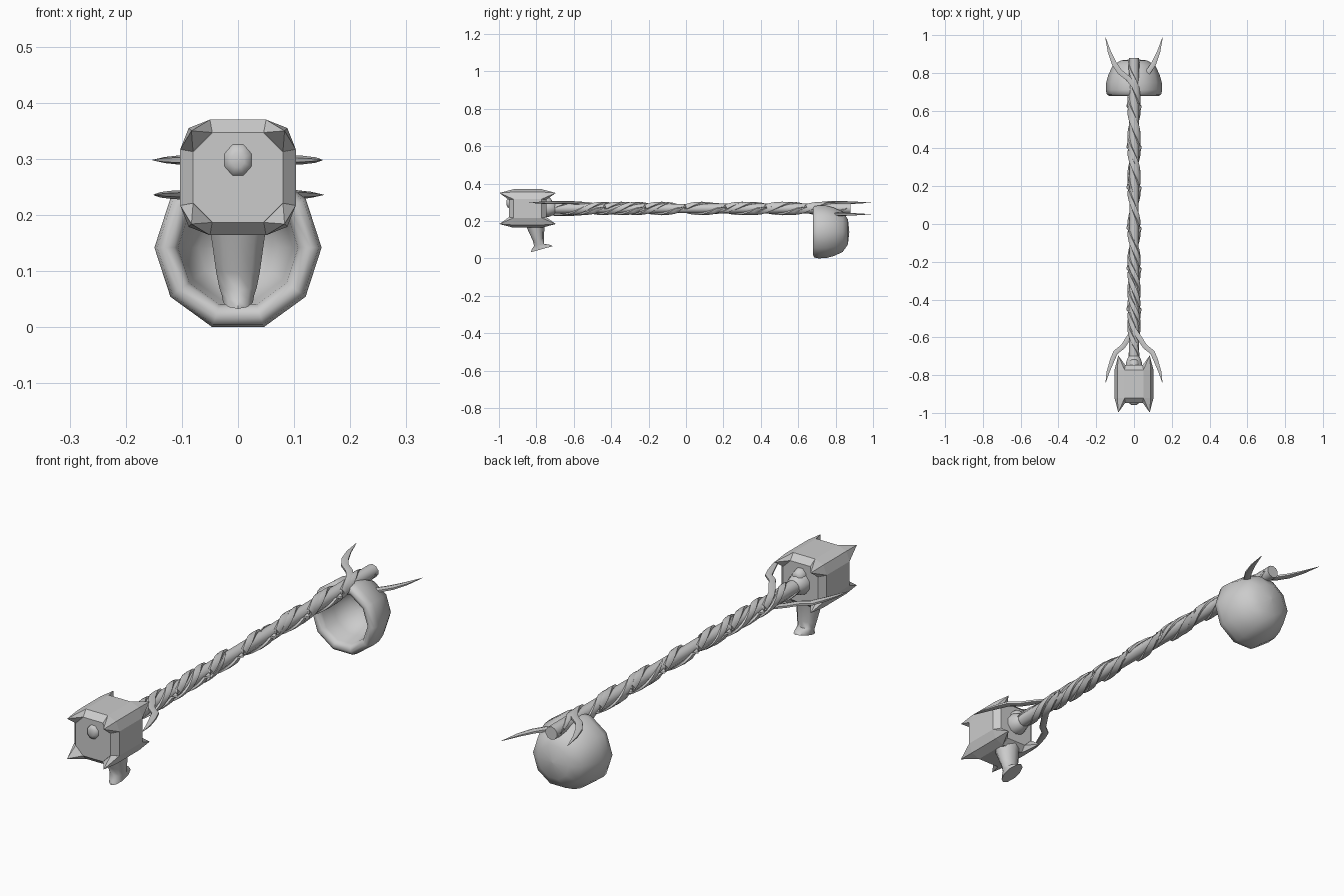
import bpy, bmesh, math
from mathutils import Vector

if "Cube" in bpy.data.objects:
    bpy.data.objects.remove(bpy.data.objects["Cube"])

ZC = 0.267   # height of the shaft axis
HY = -0.847  # middle of the hammer head along y


def finish(name, bm, angle=None):
    bmesh.ops.recalc_face_normals(bm, faces=bm.faces)
    me = bpy.data.meshes.new(name)
    bm.to_mesh(me)
    bm.free()
    ob = bpy.data.objects.new(name, me)
    bpy.context.collection.objects.link(ob)
    if angle:
        bpy.ops.object.select_all(action='DESELECT')
        ob.select_set(True)
        bpy.context.view_layer.objects.active = ob
        bpy.ops.object.shade_smooth_by_angle(angle=math.radians(angle))
    return ob


def loft(name, rings, angle=None):
    """Bridge equal-length rings of points and cap both ends."""
    bm = bmesh.new()
    vr = [[bm.verts.new(p) for p in r] for r in rings]
    n = len(vr[0])
    for a, b in zip(vr, vr[1:]):
        for i in range(n):
            bm.faces.new((a[i], a[(i + 1) % n], b[(i + 1) % n], b[i]))
    bm.faces.new(vr[0])
    bm.faces.new(vr[-1])
    return finish(name, bm, angle)


def ring_y(y, r, z, n, phase=0.0, rz=None):
    rz = rz or r
    return [(r * math.sin(phase + i * math.tau / n), y,
             z + rz * math.cos(phase + i * math.tau / n)) for i in range(n)]


def hull(name, pts):
    bm = bmesh.new()
    for p in pts:
        bm.verts.new(p)
    res = bmesh.ops.convex_hull(bm, input=bm.verts)
    junk = set(res['geom_interior'] + res['geom_unused'])
    bmesh.ops.delete(bm, geom=[v for v in junk if isinstance(v, bmesh.types.BMVert)],
                     context='VERTS')
    return finish(name, bm)


# Shaft with a collar at the head
loft("shaft", [ring_y(y, r, ZC, 10) for y, r in
               [(-0.76, 0.028), (-0.3, 0.026), (0, 0.025), (0.5, 0.027), (0.88, 0.027)]], 40)
loft("collar", [ring_y(y, r, ZC, 10) for y, r in
                [(-0.76, 0.045), (-0.735, 0.045), (-0.71, 0.036), (-0.70, 0.028)]], 50)

# Hammer head: octagonal block with bevelled ends
def octagon(y, h, c):
    pts = [(c, h), (h, c), (h, -c), (c, -h), (-c, -h), (-h, -c), (-h, c), (-c, h)]
    return [(x, HY + y, ZC + z) for x, z in pts]

loft("head_block", [octagon(-0.1, 0.08, 0.045), octagon(-0.075, 0.103, 0.05),
                    octagon(0.075, 0.103, 0.05), octagon(0.1, 0.08, 0.045)])

# Corner spikes pointing both ways along the head
for sx in (-1, 1):
    for sz in (-1, 1):
        pts = []
        for sy in (-1, 1):
            for x, y, z in [(0.05, 0.075, 0.103), (0.103, 0.075, 0.05),
                            (0.088, 0.075, 0.088), (0.083, 0.151, 0.083),
                            (0.08, 0.098, 0.045), (0.045, 0.098, 0.08)]:
                pts.append((sx * x, HY + sy * y, ZC + sz * z))
        hull("corner_spike", pts)

# Rounded pin through the head
loft("head_pin", [ring_y(HY + y, r, 0.298, 8, math.pi / 8, r * 1.15) for y, r in
                  [(-0.112, 0.012), (-0.106, 0.024), (-0.09, 0.029),
                   (0.1, 0.029), (0.122, 0.024), (0.13, 0.012)]], 60)

# Tapered horn under the head with a tilted flared foot
def horn_ring(cy, z, rx, ry, tilt):
    out = []
    for i in range(10):
        a = i * math.tau / 10
        dy = -ry * math.cos(a)
        out.append((rx * math.sin(a), cy + dy, z + tilt * dy))
    return out

loft("horn", [horn_ring(*p) for p in
              [(-0.805, 0.19, 0.056, 0.055, 0), (-0.803, 0.16, 0.05, 0.046, 0),
               (-0.79, 0.10, 0.041, 0.030, 0.1), (-0.785, 0.072, 0.035, 0.027, 0.2),
               (-0.775, 0.060, 0.030, 0.050, 0.25), (-0.772, 0.049, 0.028, 0.058, 0.28)]], 45)

# Hollow bowl: closed profile lathed around y, opening to the front
profile = [(0.001, 0.85), (0.07, 0.83), (0.098, 0.76), (0.107, 0.70), (0.114, 0.684),
           (0.130, 0.678), (0.144, 0.686), (0.149, 0.71), (0.147, 0.75), (0.136, 0.79),
           (0.113, 0.838), (0.07, 0.866), (0.001, 0.873)]
loft("bowl", [ring_y(y, r, 0.142, 10, math.pi / 10) for r, y in profile], 60)


# Vines coiling round the shaft
def tube(name, pts, thick):
    n = 6
    rings = []
    vs = [Vector(p) for p in pts]
    for i, p in enumerate(vs):
        t = (vs[min(i + 1, len(vs) - 1)] - vs[max(i - 1, 0)]).normalized()
        u = Vector((p.x, 0, p.z - ZC))
        if abs(p.x) > 0.028:
            u = Vector((0, 0, 1 if p.z > ZC else -1))
        u = (u - t * u.dot(t)).normalized()
        v = t.cross(u)
        rings.append([p + u * (0.55 * thick[i] * math.cos(k * math.tau / n))
                      + v * (thick[i] * math.sin(k * math.tau / n)) for k in range(n)])
    return loft(name, rings, 40)


def coil(y0, y1, turns, phase, steps):
    pts = []
    for i in range(steps + 1):
        f = i / steps
        t = phase - math.tau * turns * f
        y = y0 + (y1 - y0) * f
        pts.append((0.028 * math.sin(t), y, ZC + 0.028 * math.cos(t)))
    return pts


# Two full-length vines whose ends branch out as claws
for s in (1, -1):
    z = ZC + s * 0.031
    front = [(s * x, y, z) for x, y in
             [(0.15, -0.84), (0.138, -0.785), (0.115, -0.72), (0.098, -0.68),
              (0.06, -0.65), (0.03, -0.605)]]
    back = [(-s * x, y, z) for x, y in
            [(0.03, 0.77), (0.075, 0.805), (0.105, 0.85), (0.13, 0.91), (0.152, 0.99)]]
    mid = coil(-0.56, 0.73, 3, 0 if s > 0 else math.pi, 60)
    thick = ([0.001, 0.009, 0.014, 0.015, 0.015, 0.015] + [0.015] * len(mid)
             + [0.016, 0.016, 0.015, 0.010, 0.001])
    tube("clawed_vine", front + mid + back, thick)
    # Shorter side vines near each end
    for y0, y1 in ((-0.72, -0.08), (0.86, 0.15)):
        turns = 1.75 if y1 > y0 else -1.75
        pts = coil(y0, y1, turns, s * math.pi / 2, 34)
        tube("side_vine", pts, [0.001 + 0.013 * min(1, 6 * min(i + 1, 34 - i) / 34)
                                for i in range(35)])
